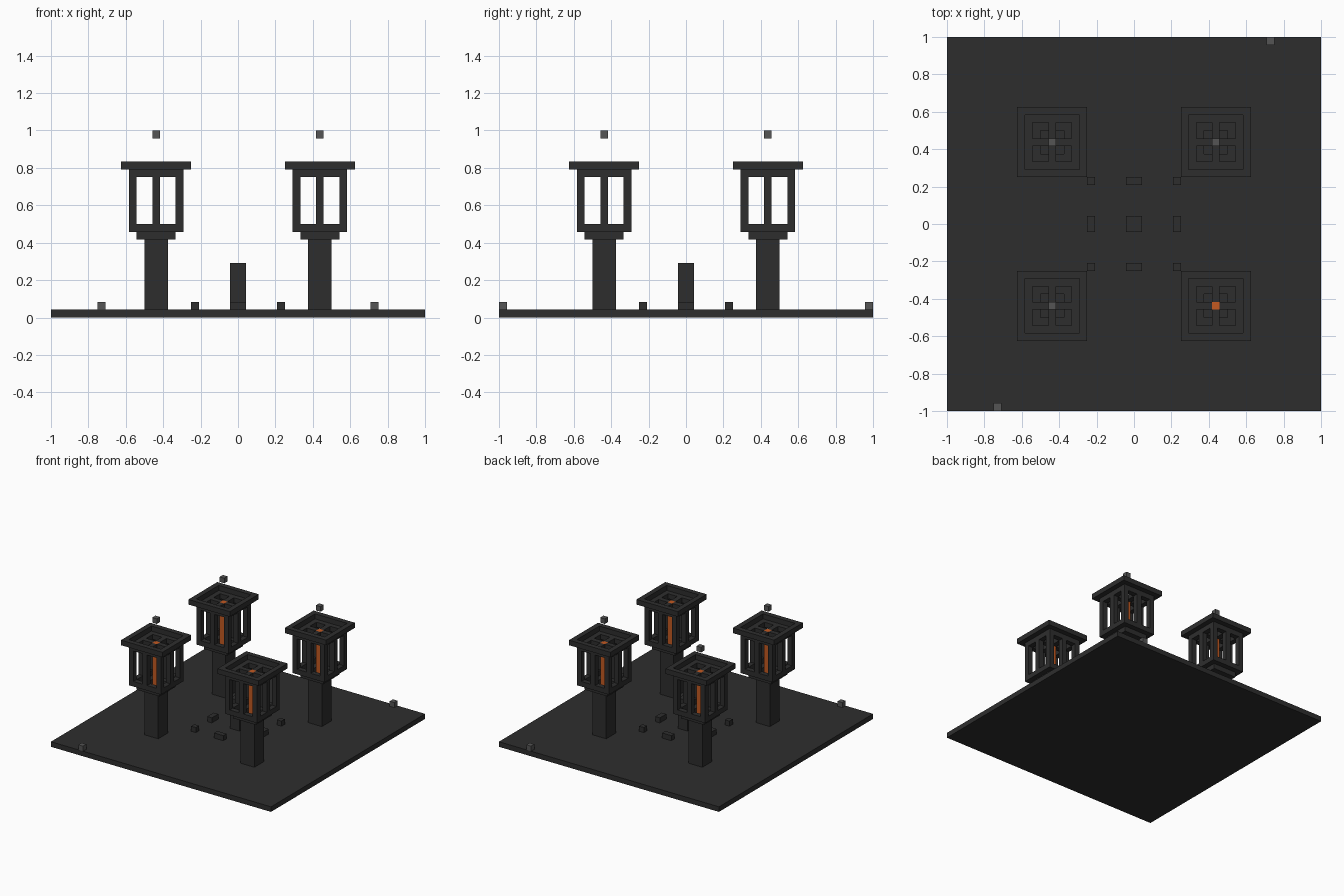
import bpy
import bmesh
from mathutils import Matrix, Vector

if "Cube" in bpy.data.objects:
    bpy.data.objects.remove(bpy.data.objects["Cube"], do_unlink=True)

U = 1 / 24  # block size; all dimensions below are in blocks


def material(name, color):
    mat = bpy.data.materials.new(name)
    mat.use_nodes = True
    mat.diffuse_color = (*color, 1)
    mat.node_tree.nodes["Principled BSDF"].inputs["Base Color"].default_value = (*color, 1)
    return mat


CHARCOAL = material("charcoal", (0.027, 0.027, 0.027))
GREY = material("ash grey", (0.09, 0.09, 0.09))
ORANGE = material("flame orange", (0.55, 0.1, 0.015))


def finish(name, bm, mat):
    bmesh.ops.recalc_face_normals(bm, faces=bm.faces)
    bmesh.ops.scale(bm, vec=(U, U, U), verts=bm.verts)
    mesh = bpy.data.meshes.new(name)
    bm.to_mesh(mesh)
    bm.free()
    mesh.materials.append(mat)
    obj = bpy.data.objects.new(name, mesh)
    bpy.context.collection.objects.link(obj)
    return obj


def add_box(bm, x, y, sx, sy, z0, z1):
    place = Matrix.Translation((x, y, (z0 + z1) / 2)) @ Matrix.Diagonal((sx, sy, z1 - z0, 1))
    bmesh.ops.create_cube(bm, size=1, matrix=place)


def box(name, x, y, sx, sy, z0, z1, mat=CHARCOAL):
    bm = bmesh.new()
    add_box(bm, x, y, sx, sy, z0, z1)
    return finish(name, bm, mat)


def ring(name, x, y, width, z0):
    """Square frame one block wide and one block tall."""
    bm = bmesh.new()
    outer, inner = width / 2, width / 2 - 1
    section = [(outer, z0), (outer, z0 + 1), (inner, z0 + 1), (inner, z0)]
    corners = [(1, 1), (-1, 1), (-1, -1), (1, -1)]
    loops = [[bm.verts.new((x + cx * r, y + cy * r, z)) for r, z in section]
             for cx, cy in corners]
    for i in range(4):
        a, b = loops[i], loops[(i + 1) % 4]
        for j in range(4):
            k = (j + 1) % 4
            bm.faces.new((a[j], a[k], b[k], b[j]))
    return finish(name, bm, CHARCOAL)


def lantern(label, x, y):
    box(label + "_post", x, y, 3, 3, 1, 10)
    ring(label + "_collar", x, y, 5, 10)
    ring(label + "_base_frame", x, y, 7, 11)
    ring(label + "_top_frame", x, y, 7, 18)
    ring(label + "_roof_rim", x, y, 9, 19)
    box(label + "_flame", x, y, 1, 1, 10, 19, ORANGE)

    # upright bars at the corners and the middle of each side
    bars = bmesh.new()
    for i in (-1, 0, 1):
        for j in (-1, 0, 1):
            if i or j:
                add_box(bars, x + 3 * i, y + 3 * j, 1, 1, 12, 18)
    finish(label + "_bars", bars, CHARCOAL)

    # roof cross around the flame
    cross = bmesh.new()
    for s in (-1, 1):
        add_box(cross, x + 1.5 * s, y, 2, 1, 18, 19)
        add_box(cross, x, y + 1.5 * s, 1, 2, 18, 19)
    finish(label + "_roof_cross", cross, CHARCOAL)


# Ground slab and central pillar
box("ground_slab", 0, 0, 48, 48, 0, 1)
box("center_pillar", 0, 0, 2, 2, 1, 7)

# Low stones around the pillar
for i in (-1, 0, 1):
    for j in (-1, 0, 1):
        if i or j:
            box("curb_stone", 5.5 * i, 5.5 * j, 1 if i else 2, 1 if j else 2, 1, 2)

# Four lanterns, three with a floating ember
for sx, side in ((-1, "right"), (1, "left")):
    for sy, end in ((-1, "front"), (1, "back")):
        x, y = 10.5 * sx, 10.5 * sy
        lantern(f"{end}_{side}_lantern", x, y)
        if (sx, sy) != (1, -1):
            box(f"{end}_{side}_ember", x, y, 1, 1, 23, 24, GREY)

# Loose pebbles at the slab edges
for s in (-1, 1):
    box("edge_pebble", 17.5 * s, 23.5 * s, 1, 1, 1, 2, GREY)
